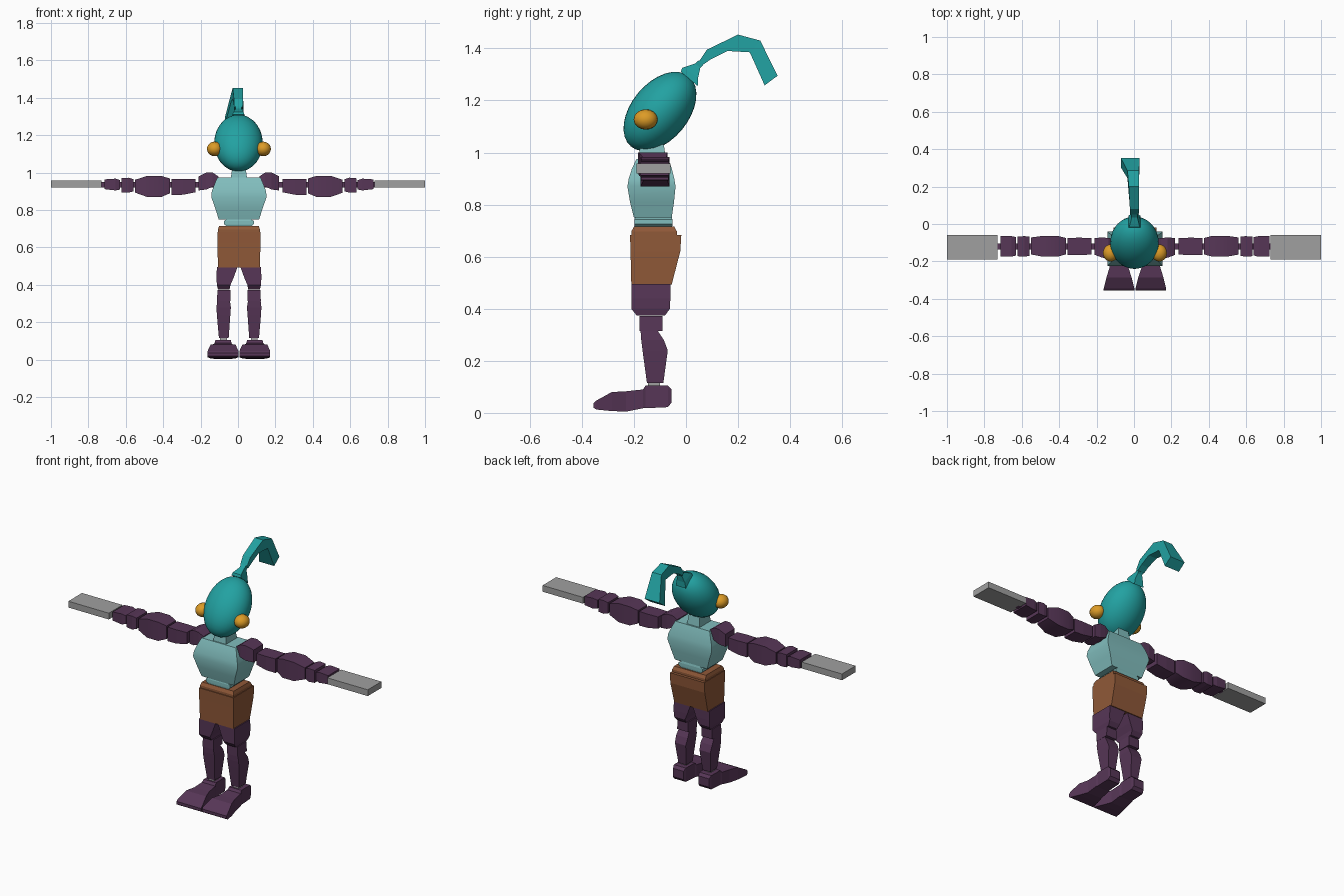
import bpy
import bmesh
import math
from mathutils import Matrix, Vector

default_cube = bpy.data.objects.get("Cube")
if default_cube:
    bpy.data.objects.remove(default_cube, do_unlink=True)

OFFSET = 0.005  # slight sideways shift of the body


def material(name, red, green, blue):
    mat = bpy.data.materials.new(name)
    color = (red, green, blue, 1)
    mat.diffuse_color = color
    mat.use_nodes = True
    mat.node_tree.nodes["Principled BSDF"].inputs["Base Color"].default_value = color
    return mat


TEAL = material("deep_teal", .016, .36, .36)
AQUA = material("pale_aqua", .22, .51, .51)
BROWN = material("leather_brown", .28, .1, .04)
PURPLE = material("dark_purple", .095, .037, .095)
GREY = material("plain_grey", .35, .35, .35)
AMBER = material("amber", .72, .33, .02)


def finish(name, bm, mat, smooth_angle=None):
    """Turn a bmesh into a named, coloured object."""
    bmesh.ops.recalc_face_normals(bm, faces=bm.faces)
    mesh = bpy.data.meshes.new(name)
    bm.to_mesh(mesh)
    bm.free()
    mesh.materials.append(mat)
    obj = bpy.data.objects.new(name, mesh)
    bpy.context.collection.objects.link(obj)
    if smooth_angle:
        bpy.ops.object.select_all(action='DESELECT')
        obj.select_set(True)
        bpy.context.view_layer.objects.active = obj
        bpy.ops.object.shade_smooth_by_angle(angle=math.radians(smooth_angle))
    return obj


def skin(name, mat, rings, smooth_angle=None):
    """Join successive rings of points into a closed solid."""
    bm = bmesh.new()
    loops = [[bm.verts.new(point) for point in ring] for ring in rings]
    for lower, upper in zip(loops, loops[1:]):
        for i in range(len(lower)):
            j = (i + 1) % len(lower)
            bm.faces.new((lower[i], lower[j], upper[j], upper[i]))
    bm.faces.new(loops[0])
    bm.faces.new(loops[-1])
    return finish(name, bm, mat, smooth_angle)


def loft(name, mat, axis, sections, side=1, shift=OFFSET, smooth_angle=None):
    """Loft rectangles along an axis; each is position, first range, second range."""
    rings = []
    for pos, a0, a1, b0, b1 in sections:
        ring = []
        for a, b in ((a0, b0), (a1, b0), (a1, b1), (a0, b1)):
            x, y, z = {'X': (pos, a, b), 'Y': (a, pos, b), 'Z': (a, b, pos)}[axis]
            ring.append((x * side + shift, y, z))
        rings.append(ring)
    return skin(name, mat, rings, smooth_angle)


def column(name, mat, levels, smooth_angle=None):
    """Loft a centred body part; each level is height, half width, front, back."""
    sections = [(z, -w, w, front, back) for z, w, front, back in levels]
    return loft(name, mat, 'Z', sections, smooth_angle=smooth_angle)


def ellipsoid(name, mat, center, radii, tilt=0, segments=32, axis='Z'):
    bm = bmesh.new()
    bmesh.ops.create_uvsphere(bm, u_segments=segments, v_segments=segments // 2, radius=1)
    turn = Matrix.Rotation(math.pi / 2, 4, 'Y') if axis == 'X' else Matrix()
    place = (Matrix.Translation(center) @ Matrix.Rotation(tilt, 4, 'X')
             @ Matrix.Diagonal((*radii, 1)) @ turn)
    bmesh.ops.transform(bm, matrix=place, verts=bm.verts)
    return finish(name, bm, mat, 40)


# Head, tilted backwards, with neck
ellipsoid("head", TEAL, (OFFSET / 2, -.1, 1.158), (.13, .11, .175), tilt=math.radians(-39.5))
column("neck", AQUA, [(.96, .045, -.185, -.075), (1.03, .035, -.175, -.085)])

# Crest: outer edge (y, z), inner edge (y, z), then left and right limits
CREST_BASE = [
    ((-.02, 1.31), (.045, 1.255), -.03, .035),
    ((-.015, 1.325), (.047, 1.29), -.025, .03),
    ((.035, 1.342), (.055, 1.325), -.012, .018),
    ((.05, 1.355), (.065, 1.335), -.015, .02),
]
CREST_TAIL = [
    ((.05, 1.35), (.062, 1.335), -.02, .025),
    ((.08, 1.395), (.095, 1.358), -.022, .027),
    ((.2, 1.453), (.16, 1.39), -.028, .027),
    ((.285, 1.43), (.245, 1.385), -.035, .027),
    ((.352, 1.295), (.302, 1.258), -.07, .03),
]
for name, profile in (("crest_base", CREST_BASE), ("crest_tail", CREST_TAIL)):
    skin(name, TEAL, [
        [Vector((x0, *outer)), Vector((x1, *outer)), Vector((x1, *inner)), Vector((x0, *inner))]
        for outer, inner, x0, x1 in profile])

# Chest, waist and shorts
column("chest", AQUA, [
    (.75, .108, -.2, -.055), (.81, .127, -.215, -.046), (.87, .148, -.225, -.04),
    (.9, .145, -.22, -.045), (.94, .13, -.207, -.055), (.975, .115, -.19, -.068),
], smooth_angle=35)
column("waist", AQUA, [
    (.7, .05, -.195, -.055), (.725, .08, -.198, -.052),
    (.742, .08, -.198, -.052), (.755, .055, -.195, -.055)])
column("belt", BROWN, [
    (.67, .112, -.21, -.035), (.697, .112, -.21, -.035), (.715, .106, -.2, -.045)])
column("shorts", BROWN, [
    (.493, .112, -.21, -.055), (.62, .115, -.213, -.022), (.683, .115, -.215, -.018)])

for side, label in ((1, "left"), (-1, "right")):
    def part(name, mat, axis, sections, **options):
        loft(f"{label}_{name}", mat, axis, sections, side=side, **options)

    # Eye
    ellipsoid(f"{label}_eye", AMBER, (.13 * side + OFFSET, -.155, 1.127),
              (.041, .046, .039), segments=20, axis='X')

    # Arm segments strung on a thin rod
    part("arm_rod", PURPLE, 'X', [(.12, -.135, -.105, .92, .95), (.74, -.135, -.105, .92, .95)])
    part("shoulder", PURPLE, 'X', [
        (.11, -.18, -.08, .93, .98), (.14, -.185, -.075, .925, 1),
        (.175, -.18, -.072, .91, 1), (.215, -.165, -.075, .905, .98)])
    part("upper_arm", PURPLE, 'X', [
        (.233, -.163, -.075, .895, .965), (.3, -.167, -.073, .882, .965),
        (.36, -.165, -.075, .88, .965)])
    part("forearm", PURPLE, 'X', [
        (.368, -.162, -.075, .89, .968), (.415, -.175, -.063, .87, .983),
        (.49, -.175, -.063, .87, .983), (.555, -.163, -.072, .893, .962)], smooth_angle=35)
    part("wrist", PURPLE, 'X', [
        (.565, -.17, -.068, .9, .965), (.59, -.175, -.065, .893, .973),
        (.628, -.172, -.067, .895, .97)])
    part("cuff", PURPLE, 'X', [
        (.635, -.168, -.07, .91, .96), (.66, -.175, -.065, .905, .968),
        (.72, -.175, -.065, .912, .964)])
    part("hand", GREY, 'X', [(.73, -.19, -.06, .92, .958), (1, -.19, -.06, .92, .958)], shift=0)

    # Leg
    part("thigh", PURPLE, 'Z', [
        (.375, .05, .112, -.19, -.08), (.4, .045, .118, -.21, -.062),
        (.44, .028, .12, -.21, -.06), (.495, .008, .118, -.21, -.06)])
    part("knee", PURPLE, 'Z', [(.315, .045, .117, -.178, -.09), (.373, .045, .115, -.178, -.09)])
    part("shin", PURPLE, 'Z', [
        (.115, .055, .107, -.15, -.087), (.24, .046, .118, -.167, -.07),
        (.28, .043, .12, -.172, -.085), (.325, .05, .115, -.175, -.115)])
    part("ankle", GREY, 'Z', [(.09, .064, .1, -.145, -.1), (.13, .064, .1, -.145, -.1)])

    # Foot, flaring towards the toes
    part("foot", PURPLE, 'Y', [
        (-.355, .003, .167, .02, .037), (-.345, .003, .167, .013, .047),
        (-.285, .018, .152, .007, .08), (-.23, .036, .135, .005, .083),
        (-.165, .04, .13, .018, .09), (-.155, .044, .126, .018, .105),
        (-.07, .045, .125, .022, .105), (-.055, .05, .12, .04, .09)])
